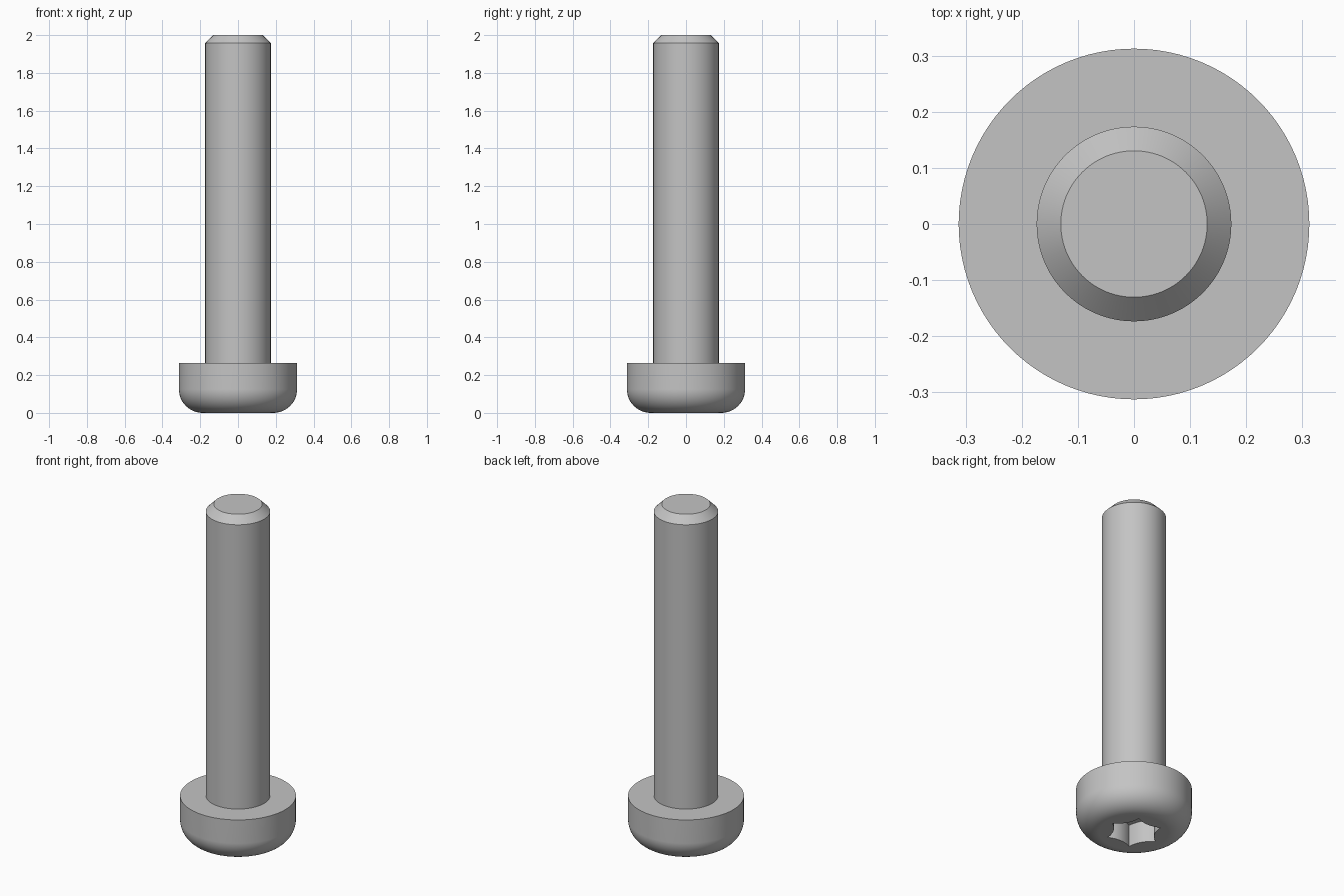
import bpy, bmesh, math
from math import sin, cos, pi

cube = bpy.data.objects.get("Cube")
if cube:
    bpy.data.objects.remove(cube)

HEAD_R, HEAD_H, FILLET = 0.3125, 0.265, 0.125
SHANK_R, TIP_R, TOP = 0.1735, 0.1305, 2.0
SOCKET_R, SOCKET_DEPTH = 0.152, 0.13

steel = bpy.data.materials.new("steel grey")
steel.use_nodes = True
color = (0.55, 0.55, 0.55, 1)
steel.diffuse_color = color
steel.node_tree.nodes["Principled BSDF"].inputs["Base Color"].default_value = color


def add_object(name, bm):
    bmesh.ops.recalc_face_normals(bm, faces=bm.faces)
    mesh = bpy.data.meshes.new(name)
    bm.to_mesh(mesh)
    bm.free()
    mesh.materials.append(steel)
    obj = bpy.data.objects.new(name, mesh)
    bpy.context.collection.objects.link(obj)
    return obj


def stack(name, loops):
    """Skin a list of equal point loops and cap both ends."""
    bm = bmesh.new()
    rings = [[bm.verts.new(p) for p in loop] for loop in loops]
    n = len(rings[0])
    for a, b in zip(rings, rings[1:]):
        for i in range(n):
            j = (i + 1) % n
            bm.faces.new((a[i], a[j], b[j], b[i]))
    bm.faces.new(rings[0])
    bm.faces.new(rings[-1])
    return add_object(name, bm)


def circle(r, z, n=96):
    return [(r * cos(2 * pi * i / n), r * sin(2 * pi * i / n), z) for i in range(n)]


def six_lobe(z, steps=8):
    """Six points joined by inward-curving arcs."""
    points = []
    for k in range(6):
        for s in range(steps):
            t = s / steps
            a, b = k * pi / 3, (k + 1) * pi / 3
            mid = (a + b) / 2
            bow = 0.13 * SOCKET_R * 4 * t * (1 - t)
            x = SOCKET_R * ((1 - t) * cos(a) + t * cos(b)) - bow * cos(mid)
            y = SOCKET_R * ((1 - t) * sin(a) + t * sin(b)) - bow * sin(mid)
            points.append((x, y, z))
    return points


def smooth(obj):
    bpy.ops.object.select_all(action="DESELECT")
    obj.select_set(True)
    bpy.context.view_layer.objects.active = obj
    bpy.ops.object.shade_smooth_by_angle(angle=math.radians(25))


# Rounded head
STEPS = 12
profile = []
for i in range(STEPS + 1):
    a = i / STEPS * pi / 2
    profile.append((HEAD_R - FILLET + FILLET * sin(a), FILLET - FILLET * cos(a)))
profile.append((HEAD_R, HEAD_H))
head = stack("head", [circle(r, z) for r, z in profile])

# Six-lobed drive socket sunk into the underside
cutter = stack("socket_cutter", [six_lobe(-0.1), six_lobe(SOCKET_DEPTH)])
cutter.hide_render = True
cut = head.modifiers.new("socket", "BOOLEAN")
cut.object = cutter
cut.operation = "DIFFERENCE"
cut.solver = "EXACT"
bpy.context.view_layer.objects.active = head
bpy.ops.object.modifier_apply(modifier=cut.name)
bpy.data.objects.remove(cutter)
smooth(head)
flat = head.modifiers.new("flat_faces", "WEIGHTED_NORMAL")
flat.keep_sharp = True

# Plain shank with a chamfered tip
shank = stack("shank", [circle(SHANK_R, HEAD_H - 0.05),
                        circle(SHANK_R, TOP - (SHANK_R - TIP_R)),
                        circle(TIP_R, TOP)])
smooth(shank)
